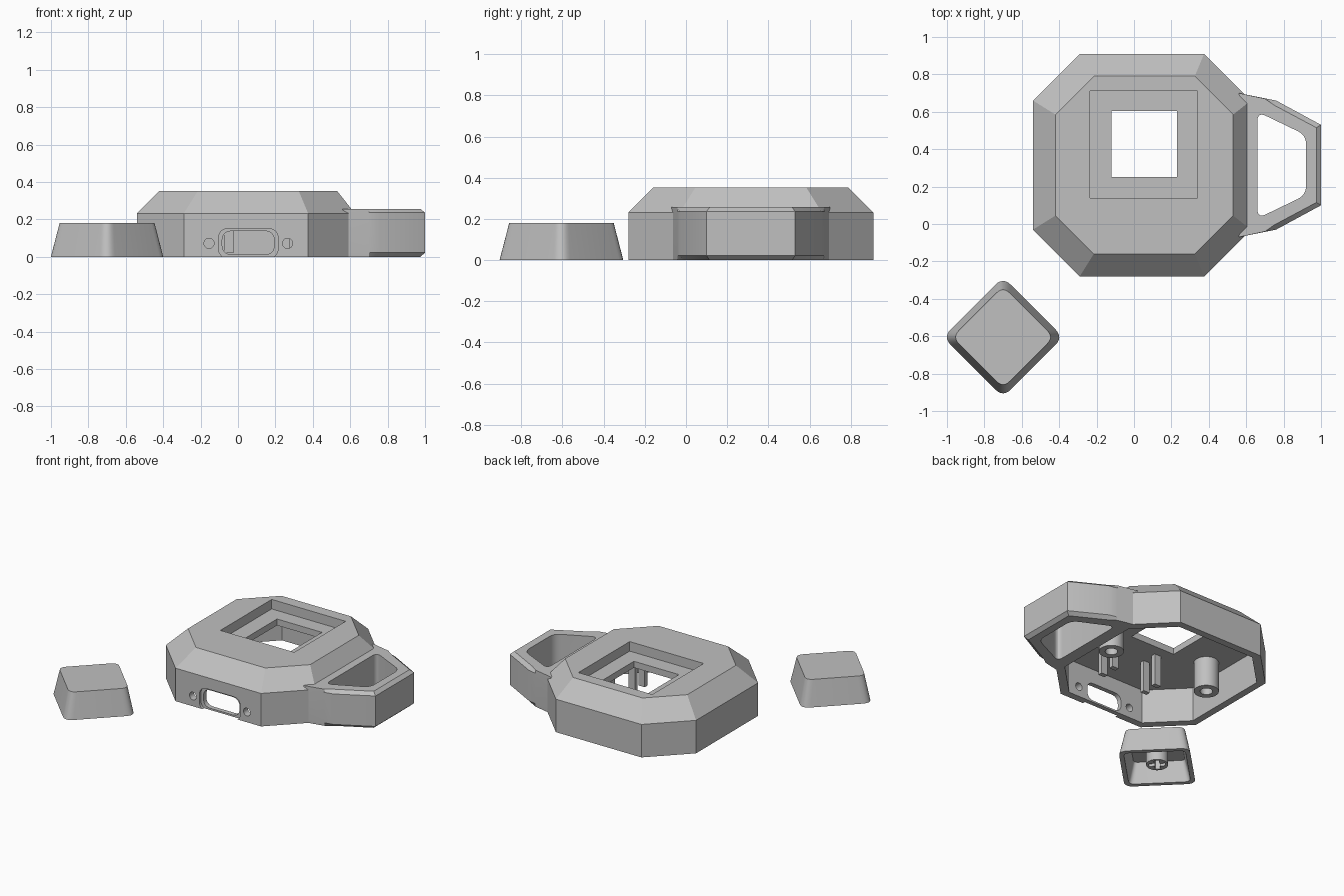
import bpy, bmesh, math
from mathutils import Vector

if "Cube" in bpy.data.objects:
    bpy.data.objects.remove(bpy.data.objects["Cube"])

grey = bpy.data.materials.new("plain_grey")
grey.diffuse_color = (0.53, 0.53, 0.53, 1)
grey.use_nodes = True
grey.node_tree.nodes["Principled BSDF"].inputs["Base Color"].default_value = grey.diffuse_color


def loft(name, rings):
    """Closed solid through rings of 3D points."""
    bm = bmesh.new()
    vs = [[bm.verts.new(p) for p in r] for r in rings]
    n = len(vs[0])
    for a, b in zip(vs, vs[1:]):
        for i in range(n):
            j = (i + 1) % n
            bm.faces.new((a[i], a[j], b[j], b[i]))
    bm.faces.new(vs[0][::-1])
    bm.faces.new(vs[-1])
    bmesh.ops.recalc_face_normals(bm, faces=bm.faces)
    me = bpy.data.meshes.new(name)
    bm.to_mesh(me)
    bm.free()
    me.materials.append(grey)
    ob = bpy.data.objects.new(name, me)
    bpy.context.collection.objects.link(ob)
    return ob


def at_z(poly, z):
    return [(x, y, z) for x, y in poly]


def at_y(poly, y):
    return [(x, y, z) for x, z in poly]


def prism(name, poly, z0, z1):
    return loft(name, [at_z(poly, z0), at_z(poly, z1)])


def rect(x0, x1, y0, y1):
    return [(x0, y0), (x1, y0), (x1, y1), (x0, y1)]


def circle(cx, cy, r, n=32):
    return [(cx + r * math.cos(2 * math.pi * i / n), cy + r * math.sin(2 * math.pi * i / n)) for i in range(n)]


def rounded(poly, r, n=6):
    """Round every corner of a polygon with a quadratic curve."""
    out = []
    for i, p in enumerate(poly):
        p = Vector(p)
        a = p + (Vector(poly[i - 1]) - p).normalized() * r
        b = p + (Vector(poly[(i + 1) % len(poly)]) - p).normalized() * r
        for k in range(n + 1):
            t = k / n
            q = a * (1 - t) ** 2 + p * (2 * t * (1 - t) * 0.85 + 0.15 * 2 * t * (1 - t)) + b * t * t
            out.append(tuple(q))
    return out


def octagon(x0, x1, y0, y1, c):
    return [(x0 + c, y0), (x1 - c, y0), (x1, y0 + c), (x1, y1 - c),
            (x1 - c, y1), (x0 + c, y1), (x0, y1 - c), (x0, y0 + c)]


def cut(ob, cutters):
    """Subtract the cutters and remove them."""
    bpy.context.view_layer.objects.active = ob
    for c in cutters:
        c.hide_render = True
        m = ob.modifiers.new("cut", 'BOOLEAN')
        m.operation, m.solver, m.object = 'DIFFERENCE', 'EXACT', c
        bpy.ops.object.modifier_apply(modifier=m.name)
        bpy.data.objects.remove(c)


def smooth(ob):
    bpy.ops.object.select_all(action='DESELECT')
    ob.select_set(True)
    bpy.context.view_layer.objects.active = ob
    bpy.ops.object.shade_smooth_by_angle(angle=math.radians(28))


# Case: bevelled octagon shell
outer = octagon(-0.54, 0.625, -0.28, 0.91, 0.25)
case = loft("case", [at_z(outer, 0), at_z(outer, 0.232),
                     at_z(octagon(-0.42, 0.53, -0.16, 0.79, 0.205), 0.352)])
slot = rounded(rect(-0.085, 0.195, 0.012, 0.138), 0.055)
recess = rounded(rect(-0.105, 0.215, -0.008, 0.152), 0.06)
cutters = [
    prism("cavity_cutter", octagon(-0.49, 0.575, -0.23, 0.86, 0.229), -0.1, 0.24),
    prism("pocket_cutter", rect(-0.235, 0.34, 0.14, 0.71), 0.285, 0.5),
    prism("switch_cutter", rect(-0.12, 0.23, 0.25, 0.605), 0.1, 0.5),
    loft("port_recess_cutter", [at_y(recess, -0.4), at_y(recess, -0.262)]),
    loft("port_cutter", [at_y(slot, -0.4), at_y(slot, -0.15)]),
]
for x in (-0.155, 0.265):
    hole = circle(x, 0.072, 0.027, 24)
    cutters.append(loft("screw_cutter", [at_y(hole, -0.4), at_y(hole, -0.15)]))
cut(case, cutters)
smooth(case)

# Loop handle on the right side, mirrored about y = 0.315


def mirrored(half):
    return half + [(x, 0.63 - y) for x, y in reversed(half)]


wide = mirrored([(0.58, 0.62), (0.56, 0.70), (0.70, 0.672), (0.76, 0.66), (1.0, 0.53)])
narrow = mirrored([(0.58, 0.62), (0.56, 0.70), (0.70, 0.67), (0.75, 0.635), (0.975, 0.515)])
handle = loft("handle", [at_z(narrow, 0), at_z(wide, 0.022), at_z(wide, 0.236), at_z(narrow, 0.257)])
opening = rounded(mirrored([(0.66, 0.60), (0.92, 0.475)]), 0.05)
cut(handle, [prism("handle_cutter", opening, -0.2, 0.5)])
smooth(handle)

# Screw bosses and board clips under the top plate
for i, x in enumerate((-0.35, 0.44)):
    boss = prism(f"screw_boss_{i}", circle(x, 0.30, 0.08), 0.03, 0.245)
    cut(boss, [prism("boss_cutter", circle(x, 0.30, 0.04, 24), -0.1, 0.2)])
    smooth(boss)
for i, x in enumerate((-0.05, 0.30)):
    for j, y in enumerate((0.05, 0.16)):
        prism(f"board_clip_{i}_{j}", rect(x - 0.025, x + 0.025, y - 0.016, y + 0.016), 0.02, 0.245)

# Keycap: hollow tapered square turned 45 degrees
KX, KY = -0.70, -0.605


def diamond(h, r):
    d = h * math.sqrt(2)
    return rounded([(KX, KY - d), (KX + d, KY), (KX, KY + d), (KX - d, KY)], r)


cap = loft("keycap", [at_z(diamond(0.2275, 0.06), 0), at_z(diamond(0.192, 0.05), 0.18)])
cut(cap, [loft("cap_cutter", [at_z(diamond(0.202, 0.04), -0.02), at_z(diamond(0.165, 0.03), 0.14)])])
smooth(cap)

# Keycap stem with a cross socket
stem = prism("keycap_stem", circle(KX, KY, 0.07), 0.02, 0.145)
bars = []
for a in (45, 135):
    c, s = math.cos(math.radians(a)), math.sin(math.radians(a))
    bar = [(KX + c * u - s * v, KY + s * u + c * v) for u, v in rect(-0.052, 0.052, -0.016, 0.016)]
    bars.append(prism("socket_cutter", bar, -0.1, 0.12))
cut(stem, bars)
smooth(stem)
